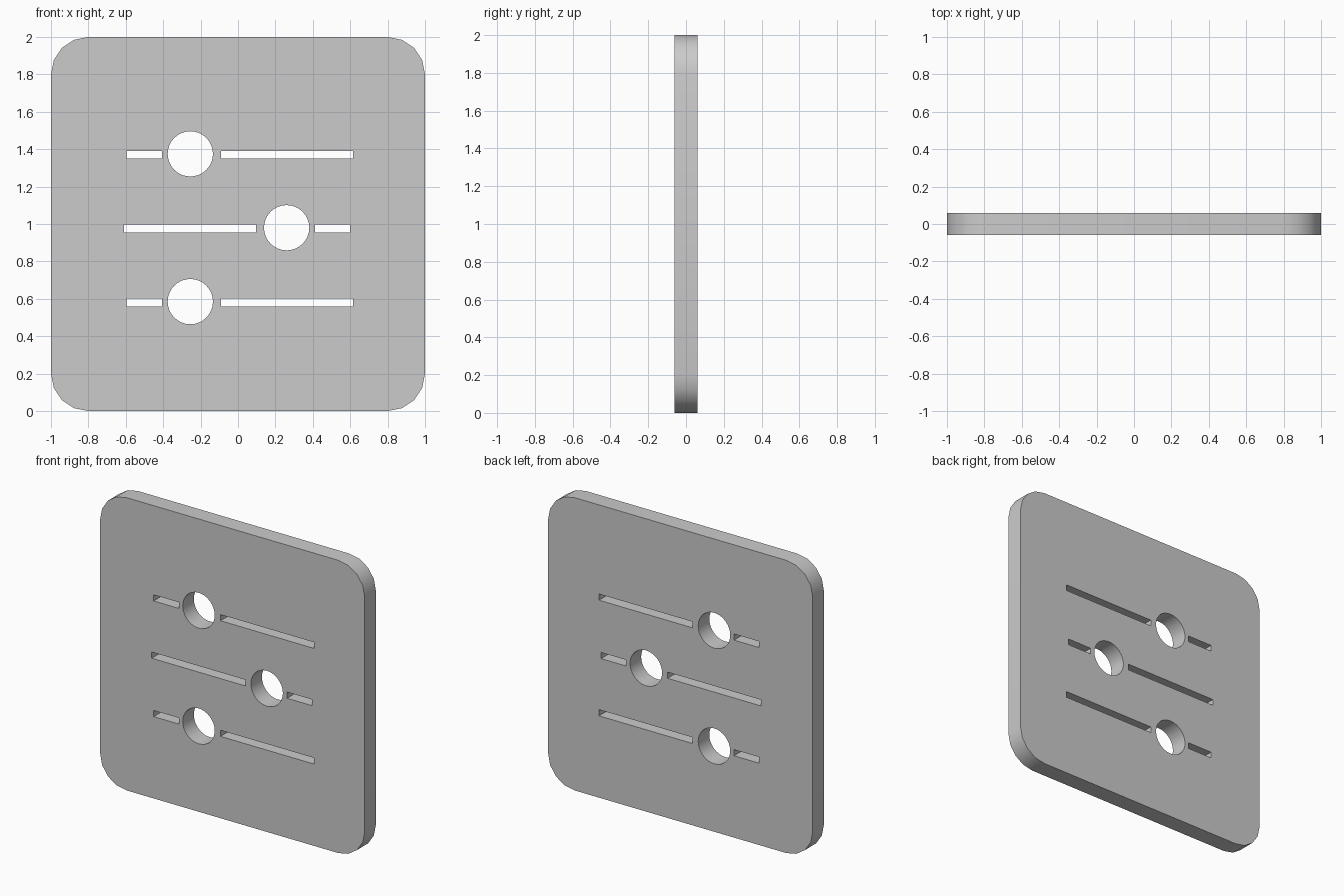
import bpy, bmesh
from math import pi, cos, sin

if "Cube" in bpy.data.objects:
    bpy.data.objects.remove(bpy.data.objects["Cube"])

HALF_DEPTH = 0.06
CORNER = 0.2


def arc(cx, cz, r, start, sweep, steps, closed=False):
    count = steps if closed else steps + 1
    return [(cx + r * cos(start + sweep * i / steps),
             cz + r * sin(start + sweep * i / steps)) for i in range(count)]


def add_loop(curve, points):
    spline = curve.splines.new('POLY')
    spline.points.add(len(points) - 1)
    for p, (x, z) in zip(spline.points, points):
        p.co = (x, z, 0, 1)
    spline.use_cyclic_u = True


def slot(x0, x1, z, half=0.021):
    return [(x0, z - half), (x1, z - half), (x1, z + half), (x0, z + half)]


curve = bpy.data.curves.new("panel", 'CURVE')
curve.dimensions = '2D'
curve.fill_mode = 'BOTH'
curve.extrude = HALF_DEPTH

# Rounded square outline
outline = []
inner = 1 - CORNER
for k, (sx, sz) in enumerate([(1, 1), (-1, 1), (-1, -1), (1, -1)]):
    outline += arc(sx * inner, 1 + sz * inner, CORNER, k * pi / 2, pi / 2, 4)
add_loop(curve, outline)

# Three slider rows: knob hole with a slot on each side
rows = [
    (1.375, -0.255, (-0.595, -0.405), (-0.09, 0.615)),
    (0.980, 0.26, (-0.61, 0.097), (0.413, 0.60)),
    (0.585, -0.255, (-0.595, -0.405), (-0.09, 0.615)),
]
for z, knob_x, left, right in rows:
    add_loop(curve, arc(knob_x, z, 0.121, 0, 2 * pi, 32, closed=True))
    add_loop(curve, slot(*left, z - 0.005))
    add_loop(curve, slot(*right, z - 0.005))

# Stand the panel upright and turn it into a welded mesh
panel = bpy.data.objects.new("slider_panel", curve)
panel.rotation_euler.x = pi / 2
bpy.context.collection.objects.link(panel)
bpy.context.view_layer.objects.active = panel
panel.select_set(True)
bpy.ops.object.convert(target='MESH')
panel = bpy.context.object
bpy.ops.object.transform_apply(location=False, rotation=True, scale=False)

bm = bmesh.new()
bm.from_mesh(panel.data)
bmesh.ops.remove_doubles(bm, verts=bm.verts, dist=1e-4)
bmesh.ops.recalc_face_normals(bm, faces=bm.faces)
bm.to_mesh(panel.data)
bm.free()
bpy.ops.object.shade_smooth_by_angle()
